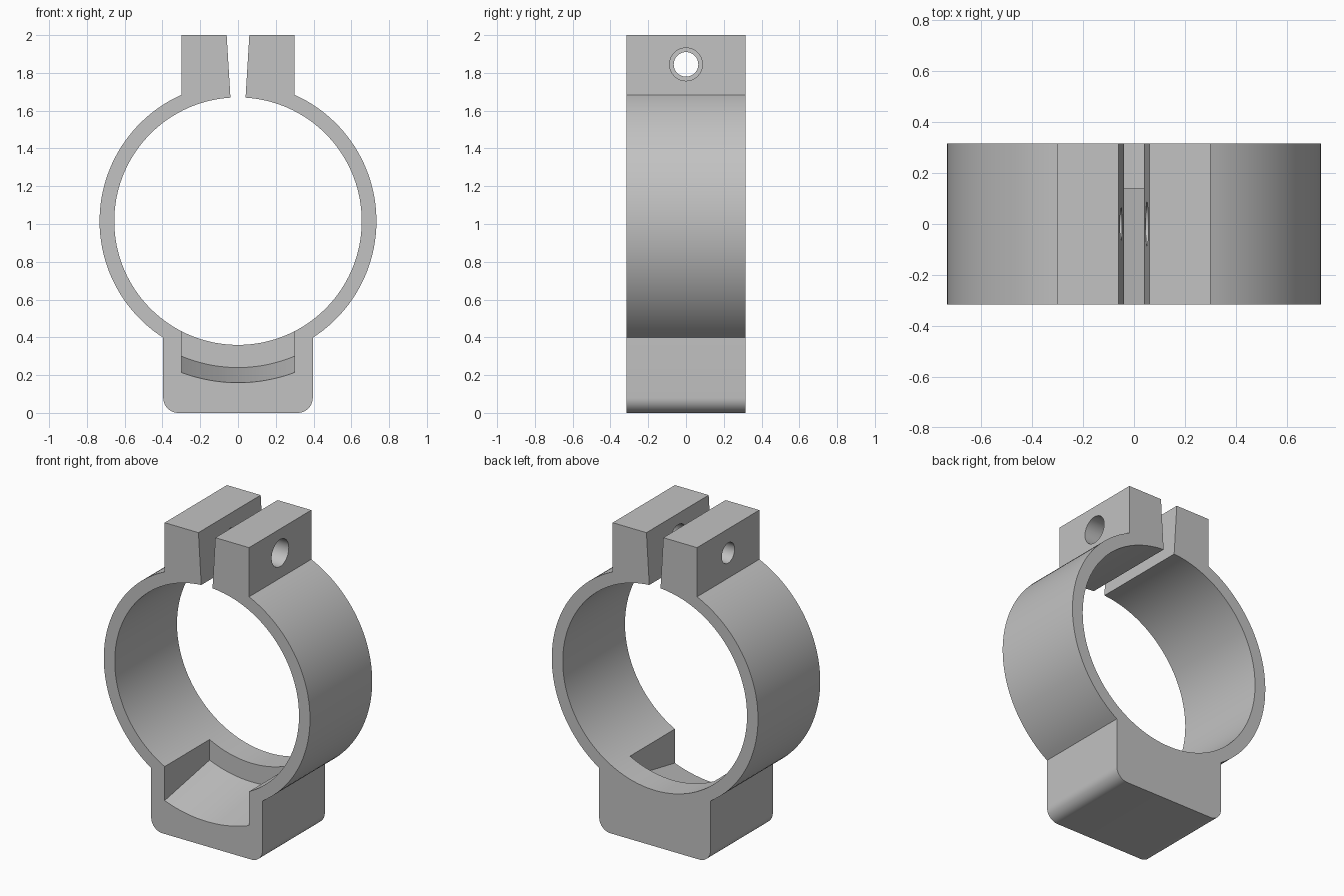
import bpy, bmesh
from math import acos, pi, sin, cos, sqrt, radians

HALF_DEPTH = 0.316
RING_Z, INNER_R, OUTER_R = 1.015, 0.655, 0.733
LUG_X, BASE_X, CORNER_R = 0.3, 0.396, 0.08

if "Cube" in bpy.data.objects:
    bpy.data.objects.remove(bpy.data.objects["Cube"])

grey = bpy.data.materials.new("plain grey")
grey.use_nodes = True
color = (0.54, 0.54, 0.54, 1)
grey.diffuse_color = color
grey.node_tree.nodes["Principled BSDF"].inputs["Base Color"].default_value = color


def arc(cx, cz, r, start, end, steps):
    angles = [start + (end - start) * i / steps for i in range(steps + 1)]
    return [(cx + r * cos(a), cz + r * sin(a)) for a in angles]


def loft(name, front, back, y_front, y_back):
    """Solid between two matching outlines in the xz plane."""
    bm = bmesh.new()
    a = [bm.verts.new((x, y_front, z)) for x, z in front]
    b = [bm.verts.new((x, y_back, z)) for x, z in back]
    bm.faces.new(a)
    bm.faces.new(b[::-1])
    for i in range(len(a)):
        j = (i + 1) % len(a)
        bm.faces.new((a[i], b[i], b[j], a[j]))
    bmesh.ops.recalc_face_normals(bm, faces=bm.faces)
    mesh = bpy.data.meshes.new(name)
    bm.to_mesh(mesh)
    bm.free()
    obj = bpy.data.objects.new(name, mesh)
    bpy.context.collection.objects.link(obj)
    mesh.materials.append(grey)
    return obj


def cut(target, cutter):
    cutter.hide_render = True
    mod = target.modifiers.new("cut", 'BOOLEAN')
    mod.operation = 'DIFFERENCE'
    mod.solver = 'EXACT'
    mod.object = cutter
    bpy.ops.object.select_all(action='DESELECT')
    bpy.context.view_layer.objects.active = target
    target.select_set(True)
    bpy.ops.object.modifier_apply(modifier=mod.name)
    bpy.data.objects.remove(cutter)


# Clamp body: rounded base, split ring and tapered lug gap in one outline
right = arc(BASE_X - CORNER_R, CORNER_R, CORNER_R, -pi / 2, 0, 10)
right += arc(0, RING_Z, OUTER_R, -acos(BASE_X / OUTER_R), acos(LUG_X / OUTER_R), 48)
right += [(LUG_X, 2), (0.06, 2)]
right += arc(0, RING_Z, INNER_R, acos(0.04 / INNER_R), -pi / 2, 72)
outline = right + [(-x, z) for x, z in right[-2::-1]]
clamp = loft("clamp_body", outline, outline, -HALF_DEPTH, HALF_DEPTH)


# Pocket in the base with a curved floor that rises toward the back
def pocket_outline(radius):
    xs = [LUG_X * (i / 12 - 1) for i in range(25)]
    floor = [(x, RING_Z - sqrt(radius ** 2 - x ** 2)) for x in xs]
    return floor + [(LUG_X, 0.7), (-LUG_X, 0.7)]


cut(clamp, loft("pocket_cutter", pocket_outline(0.87), pocket_outline(0.775), -0.4, 0.14))

# Bolt holes: wide clearance on the left lug, narrower on the right lug
for x, radius in ((0.2, 0.087), (-0.2, 0.065)):
    bpy.ops.mesh.primitive_cylinder_add(vertices=48, radius=radius, depth=0.36,
                                        location=(x, 0, 1.845), rotation=(0, pi / 2, 0))
    hole = bpy.context.object
    hole.name = "hole_cutter"
    hole.data.materials.append(grey)
    cut(clamp, hole)

bpy.ops.object.shade_smooth_by_angle(angle=radians(25))
